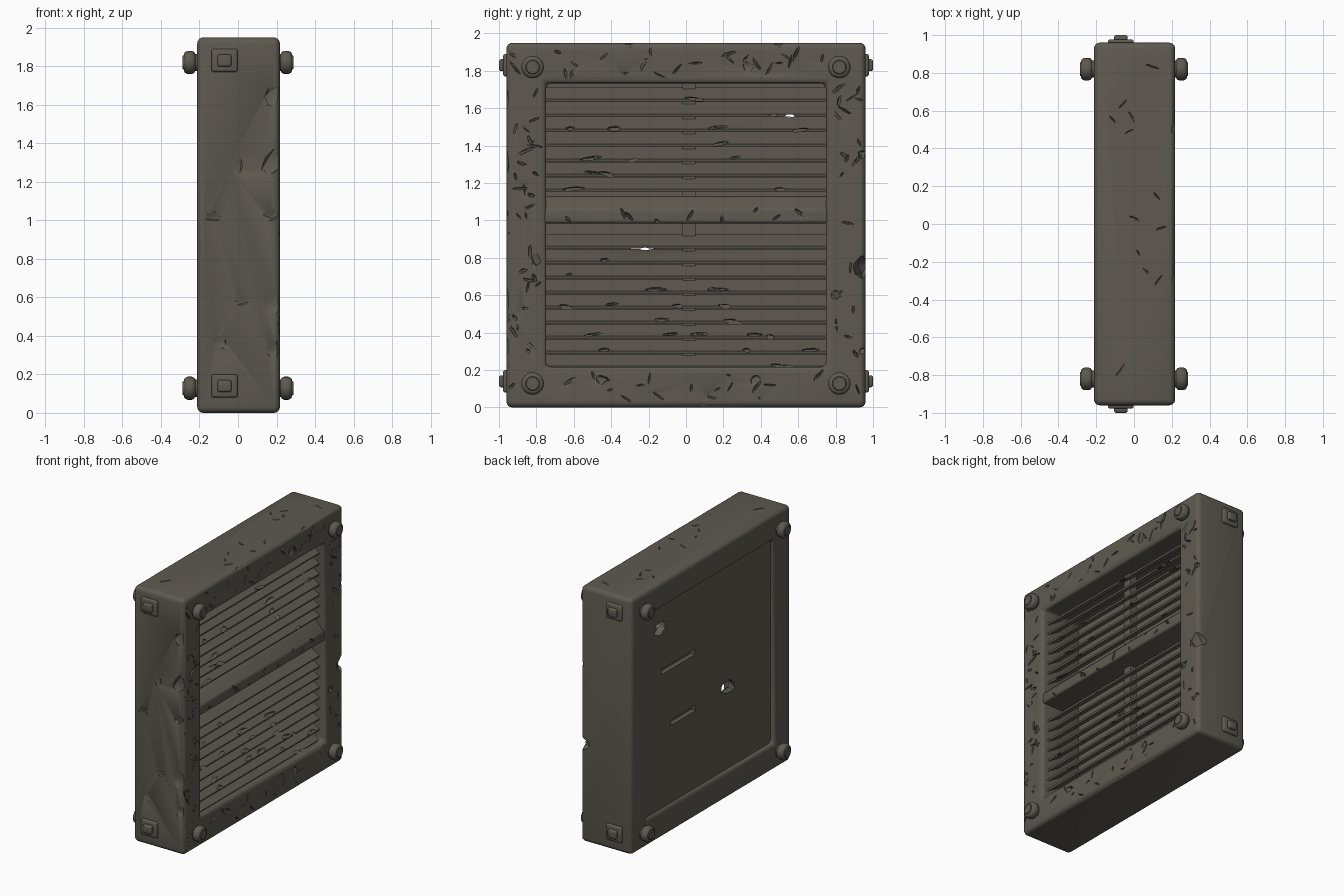
import bpy, bmesh, math, random
from mathutils import Vector, Matrix

if "Cube" in bpy.data.objects:
    bpy.data.objects.remove(bpy.data.objects["Cube"])

random.seed(7)
metal = bpy.data.materials.new("weathered dark metal")
metal.diffuse_color = (0.112, 0.102, 0.082, 1)
metal.use_nodes = True
metal.node_tree.nodes["Principled BSDF"].inputs["Base Color"].default_value = metal.diffuse_color


def make(name, bm, hide=False):
    bmesh.ops.recalc_face_normals(bm, faces=bm.faces)
    me = bpy.data.meshes.new(name)
    bm.to_mesh(me)
    bm.free()
    ob = bpy.data.objects.new(name, me)
    me.materials.append(metal)
    bpy.context.collection.objects.link(ob)
    ob.hide_render = hide
    if hide:
        ob.hide_set(True)
    return ob


def bevel(ob, width, segments=3):
    m = ob.modifiers.new("bevel", 'BEVEL')
    m.width, m.segments, m.limit_method = width, segments, 'ANGLE'


def cut(ob, cutter):
    m = ob.modifiers.new("cut", 'BOOLEAN')
    m.object, m.operation, m.solver, m.use_self = cutter, 'DIFFERENCE', 'EXACT', True


def finish(ob, angle=35):
    # apply the modifiers, then smooth with sharp edges kept
    dg = bpy.context.evaluated_depsgraph_get()
    me = bpy.data.meshes.new_from_object(ob.evaluated_get(dg))
    ob.modifiers.clear()
    ob.data = me
    bpy.ops.object.select_all(action='DESELECT')
    ob.select_set(True)
    bpy.context.view_layer.objects.active = ob
    bpy.ops.object.shade_smooth_by_angle(angle=math.radians(angle))


def add_box(bm, lo, hi):
    lo, hi = Vector(lo), Vector(hi)
    s = hi - lo
    bmesh.ops.create_cube(bm, size=1, matrix=Matrix.Translation((lo + hi) / 2) @ Matrix.Diagonal((*s, 1)))


def add_chip(bm, pos, size, rot=0.0, axis='X', rough=0.25):
    # jagged lump used to gouge a surface
    r = bmesh.ops.create_icosphere(bm, subdivisions=1, radius=1)
    mat = Matrix.Translation(pos) @ Matrix.Rotation(rot, 4, axis) @ Matrix.Diagonal((*size, 1))
    for v in r['verts']:
        v.co = mat @ (v.co * random.uniform(1 - rough, 1 + rough))


def extrude_y(bm, profile, y0, y1):
    a = [bm.verts.new((x, y0, z)) for x, z in profile]
    b = [bm.verts.new((x, y1, z)) for x, z in profile]
    n = len(profile)
    bm.faces.new(a)
    bm.faces.new(b)
    for i in range(n):
        bm.faces.new((a[i], a[(i + 1) % n], b[(i + 1) % n], b[i]))


# damage on the frame: scratches on the grille face, flakes on edges and sides
U = random.uniform
bm = bmesh.new()
for i in range(110):
    t, c = U(-0.92, 0.92), U(0.79, 0.93)
    y, z = random.choice([(t, 0.975 + c), (t, 0.975 - c), (c, 0.975 + t), (-c, 0.975 + t)])
    if min(abs(abs(y) - 0.82), 9) < 0.09 and min(abs(z - 0.13), abs(z - 1.82)) < 0.09:
        continue
    add_chip(bm, (0.222, y, z), (U(0.01, 0.022), U(0.02, 0.055), U(0.005, 0.012)), U(0, 3.14))
for y, z in [(-0.8, 0.79), (0.33, 1.82), (0.37, 0.15), (-0.45, 0.15), (0.8, 0.6)]:
    add_chip(bm, (0.222, y, z), (0.02, 0.035, 0.03), U(0, 3))
for z, s in [(1.64, 0.07), (1.3, 0.08), (1.03, 0.05), (0.56, 0.09), (0.33, 0.05)]:
    add_chip(bm, (0.18, -0.965, z), (s, 0.022, s * 0.8), U(0, 3), 'Y')
    add_chip(bm, (0.225, -0.96, z - 0.12), (0.02, 0.025, s))
for x, z in [(-0.13, 1.02), (-0.09, 0.37), (0.02, 0.58), (0.0, 1.28)]:
    add_chip(bm, (x, -0.963, z), (0.05, 0.014, 0.03), U(0, 3), 'Y')
add_chip(bm, (0.21, 0.94, 0.74), (0.09, 0.05, 0.06))
for y, z in [(0.96, 0.3), (0.96, 1.35), (-0.3, 1.955), (0.5, 1.955), (0.1, 0.0)]:
    add_chip(bm, (0.222, y, z), (0.025, 0.05, 0.03))
for i in range(12):
    add_chip(bm, (U(-0.15, 0.15), U(-0.85, 0.85), 1.953), (0.006, U(0.02, 0.05), 0.012), U(0, 3), 'Z')
frame_chips = make("frame_chip_cutter", bm, True)

# thick square frame
bm = bmesh.new()
rings = []
for x, h, zc, hz in [(0.218, 0.96, 0.975, 0.975), (0.218, 0.747, 0.975, 0.757),
                     (-0.212, 0.765, 0.975, 0.775), (-0.212, 0.96, 0.975, 0.975)]:
    rings.append([bm.verts.new((x, sy * h, zc + sz * hz)) for sy, sz in [(-1, -1), (1, -1), (1, 1), (-1, 1)]])
for i in range(4):
    a, b = rings[i], rings[(i + 1) % 4]
    for j in range(4):
        k = (j + 1) % 4
        bm.faces.new((a[j], a[k], b[k], b[j]))
frame = make("frame", bm)
bevel(frame, 0.032, 4)
cut(frame, frame_chips)
finish(frame)

# crossbar with sloping top
bm = bmesh.new()
extrude_y(bm, [(0.205, 0.985), (0.205, 1.06), (0.13, 1.13), (0.02, 1.13), (0.02, 0.985)], -0.76, 0.76)
bar = make("crossbar", bm)
bevel(bar, 0.015)
bm = bmesh.new()
for i in range(9):
    add_chip(bm, (0.2, U(-0.7, 0.7), U(0.99, 1.07)), (0.015, U(0.02, 0.04), 0.01), U(0, 3))
cut(bar, make("crossbar_chip_cutter", bm, True))
finish(bar)

# tilted louvre slats, low at the front
bm = bmesh.new()
lows = [1.16 + 0.08 * i for i in range(7)] + [0.215 + 0.08 * i for i in range(9)]
for z in lows:
    extrude_y(bm, [(0.158, z - 0.006), (0.162, z + 0.008), (0.06, z + 0.072), (0.048, z + 0.064)], -0.755, 0.755)
slats = make("louvre_slats", bm)
bm = bmesh.new()
for i in range(34):
    add_chip(bm, (0.15, U(-0.7, 0.7), random.choice(lows) + U(0, 0.02)),
             (0.03, U(0.02, 0.07), U(0.008, 0.016)), U(-0.25, 0.25))
add_chip(bm, (0.1, 0.55, 1.56), (0.1, 0.05, 0.012))
add_chip(bm, (0.1, -0.22, 0.85), (0.1, 0.05, 0.012))
cut(slats, make("slat_chip_cutter", bm, True))
finish(slats, 30)

# vertical support behind the slats
bm = bmesh.new()
add_box(bm, (0.02, -0.02, 0.2), (0.075, 0.05, 1.75))
finish(make("slat_support", bm))

# rear panel, slightly recessed, with torn holes and two slits
bm = bmesh.new()
add_box(bm, (-0.18, -0.78, 0.19), (-0.13, 0.78, 1.76))
panel = make("rear_panel", bm)
bm = bmesh.new()
add_chip(bm, (-0.155, 0.57, 1.58), (0.12, 0.085, 0.06))
add_chip(bm, (-0.155, -0.24, 0.82), (0.12, 0.11, 0.055), 0.2)
for y, z, w in [(0.35, 1.24, 0.2), (0.29, 0.81, 0.15)]:
    extrude_y(bm, [(-0.3, z - 0.025), (-0.3, z + 0.025), (-0.145, z + 0.02), (-0.145, z - 0.02)], y - w, y + w)
cut(panel, make("panel_hole_cutter", bm, True))
finish(panel)

# domed corner bolts on both faces
profile = [(0.19, 0.045), (0.222, 0.045), (0.228, 0.055), (0.24, 0.06), (0.262, 0.06),
           (0.275, 0.054), (0.281, 0.044), (0.281, 0.038), (0.287, 0.034), (0.289, 0.0)]
N = 24
for sx, side in ((1, "front"), (-1, "rear")):
    bm = bmesh.new()
    for cy in (-0.82, 0.82):
        for cz in (0.128, 1.82):
            prev = None
            for x, r in profile:
                ring = [bm.verts.new((sx * x, cy + r * math.cos(6.28318 * i / N),
                                      cz + r * math.sin(6.28318 * i / N))) for i in range(N)] if r else None
                if ring is None:
                    bm.faces.new(prev)
                elif prev:
                    for i in range(N):
                        k = (i + 1) % N
                        bm.faces.new((prev[i], prev[k], ring[k], ring[i]))
                prev = ring
    finish(make(side + "_bolts", bm), 40)

# stepped latch plates on both narrow sides
for sy, side in ((-1, "left"), (1, "right")):
    for zc, lvl in ((0.14, "lower"), (1.83, "upper")):
        for part, h, hz, y in (("plate", 0.068, 0.06, 0.978), ("stud", 0.036, 0.032, 1.0)):
            bm = bmesh.new()
            a, b = sorted((sy * 0.94, sy * y))
            add_box(bm, (-0.07 - h, a, zc - hz), (-0.07 + h, b, zc + hz))
            ob = make(f"{side}_{lvl}_latch_{part}", bm)
            bevel(ob, 0.012, 3)
            finish(ob)
